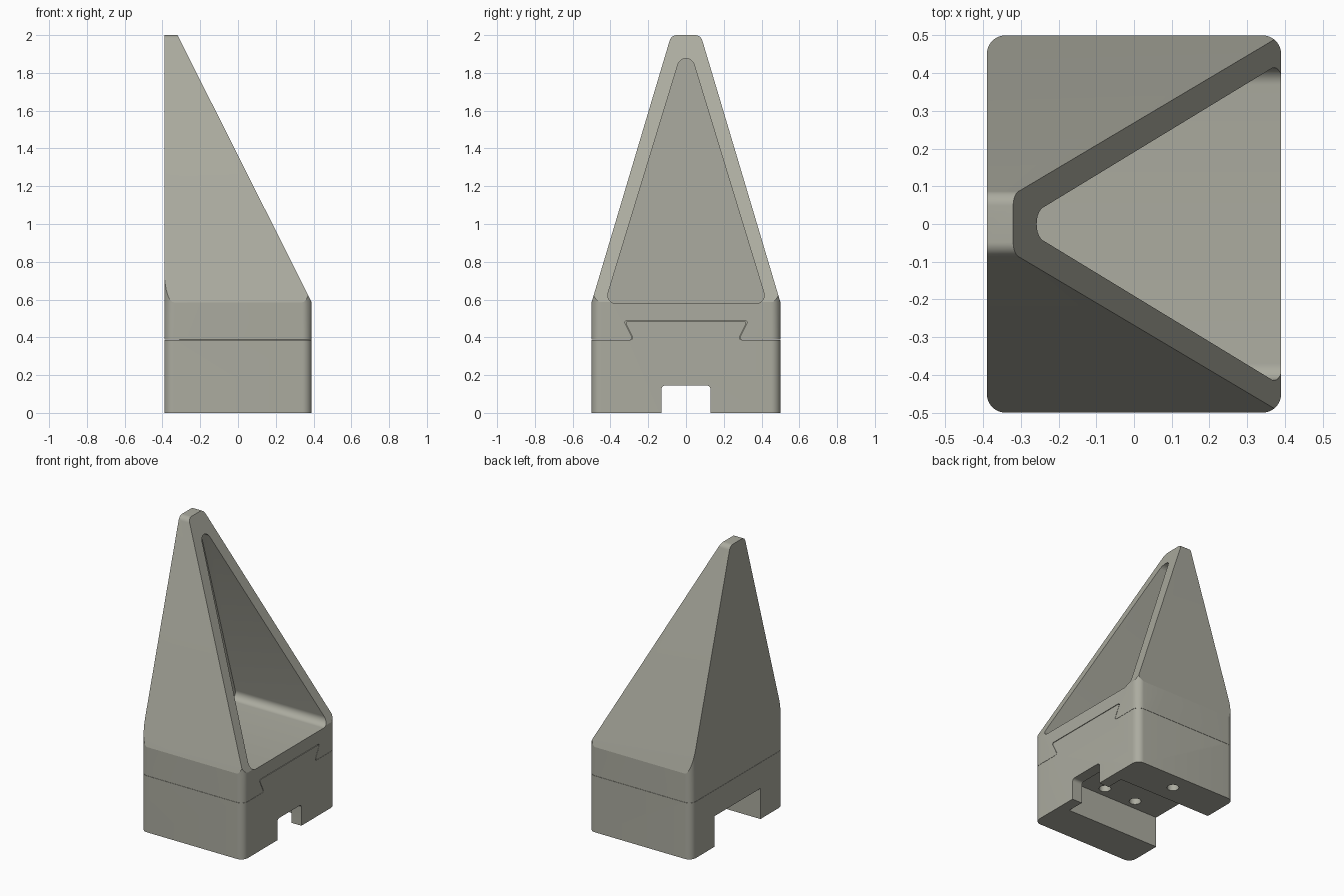
import bpy, bmesh, math
from mathutils import Vector

if "Cube" in bpy.data.objects:
    bpy.data.objects.remove(bpy.data.objects["Cube"])


def rounded(pts):
    """Round the corners of a 2D profile of (a, b, radius)."""
    out = []
    n = len(pts)
    for i, (a, b, r) in enumerate(pts):
        p = Vector((a, b))
        if r == 0:
            out.append(p)
            continue
        u = (Vector(pts[i - 1][:2]) - p).normalized()
        v = (Vector(pts[(i + 1) % n][:2]) - p).normalized()
        half = u.angle(v) / 2
        c = p + (u + v).normalized() * (r / math.sin(half))
        t = r / math.tan(half)
        s, e = p + u * t - c, p + v * t - c
        ang = s.angle_signed(e)
        for k in range(11):
            th = -ang * k / 10
            out.append(c + Vector((s.x * math.cos(th) - s.y * math.sin(th),
                                   s.x * math.sin(th) + s.y * math.cos(th))))
    return out


def prism(name, pts, axis, lo, hi):
    """Extrude a profile along an axis: x -> (y,z), y -> (x,z), z -> (x,y)."""
    place = {'x': lambda p, d: (d, p.x, p.y),
             'y': lambda p, d: (p.x, d, p.y),
             'z': lambda p, d: (p.x, p.y, d)}[axis]
    prof = rounded(pts)
    bm = bmesh.new()
    low = [bm.verts.new(place(p, lo)) for p in prof]
    top = [bm.verts.new(place(p, hi)) for p in prof]
    bm.faces.new(low)
    bm.faces.new(top)
    n = len(prof)
    for i in range(n):
        bm.faces.new((low[i], low[(i + 1) % n], top[(i + 1) % n], top[i]))
    bmesh.ops.recalc_face_normals(bm, faces=bm.faces)
    me = bpy.data.meshes.new(name)
    bm.to_mesh(me)
    bm.free()
    ob = bpy.data.objects.new(name, me)
    bpy.context.collection.objects.link(ob)
    return ob


def cut(ob, tool, op='DIFFERENCE'):
    """Apply a boolean and throw the cutter away."""
    tool.hide_render = True
    m = ob.modifiers.new('cut', 'BOOLEAN')
    m.operation, m.solver, m.object = op, 'EXACT', tool
    bpy.context.view_layer.objects.active = ob
    bpy.ops.object.modifier_apply(modifier=m.name)
    bpy.data.objects.remove(tool)


def rect(a0, a1, b0, b1, r=0):
    return [(a0, b0, r), (a1, b0, r), (a1, b1, r), (a0, b1, r)]


def dovetail(grow):
    z0, z1 = .387 + grow / 4, .485 + grow
    w0, w1 = .275 + grow, .325 + grow
    return [(-.7, -.1, 0), (.7, -.1, 0), (.7, z0, 0), (w0, z0, .012),
            (w1, z1, .01), (-w1, z1, .01), (-w0, z0, .012), (-.7, z0, 0)]


plan = rect(-.39, .39, -.5, .5, .05)

# Tapered upper piece
upper = prism('tapered_top', plan, 'z', .2, 2.0)
cut(upper, prism('side_taper', [(-.5, .1, 0), (.5, .1, 0), (.5, .585, 0), (.078, 2.0, .04),
                                (-.078, 2.0, .04), (-.5, .585, 0)], 'x', -1, 1), 'INTERSECT')
cut(upper, prism('front_slope', [(-.6, .1, 0), (.6, .1, 0), (.6, .1682, 0),
                                 (-.3704, 2.1, 0), (-.6, 2.1, 0)], 'y', -1, 1), 'INTERSECT')
# Triangular hollow in the sloping face
cut(upper, prism('hollow', [(-.43, .578, .045), (.43, .578, .045), (0, 1.985, .045)],
                 'x', -.31, 1))
# Flat seat and dovetail groove, closed at the back
cut(upper, prism('seat_plane', rect(-1, 1, -1, 1), 'z', -.1, .3885))
cut(upper, prism('groove', dovetail(.004), 'x', -.314, 1))

# Base with dovetail tongue
base = prism('slotted_base', plan, 'z', 0, .6)
cut(base, prism('tongue', dovetail(0), 'x', -1, 1), 'INTERSECT')
cut(base, prism('tongue_stop', rect(-1, -.31, -1, 1), 'z', .387, 1))
# Wide pocket open at the back, narrow slot through the front wall
cut(base, prism('pocket', rect(-1, .315, -.25, .25), 'z', -.1, .21))
cut(base, prism('slot', [(-.13, -.1, 0), (.13, -.1, 0), (.13, .145, .02), (-.13, .145, .02)],
                'x', 0, 1))
# Blind holes: four in the pocket ceiling, one in the underside
for x, y, top in ((.085, -.18, .29), (-.16, -.18, .29), (.085, .18, .29),
                  (-.16, .18, .29), (.003, .38, .1)):
    r = .037
    cut(base, prism('hole', rect(x - r, x + r, y - r, y + r, r * .999), 'z', -.1, top))

# Warm grey finish, crisp edges between flat faces
mat = bpy.data.materials.new('warm_grey')
mat.diffuse_color = (.41, .41, .35, 1)
mat.use_nodes = True
mat.node_tree.nodes["Principled BSDF"].inputs["Base Color"].default_value = mat.diffuse_color
for ob in (upper, base):
    ob.data.materials.clear()
    ob.data.materials.append(mat)
    bpy.ops.object.select_all(action='DESELECT')
    ob.select_set(True)
    bpy.context.view_layer.objects.active = ob
    bpy.ops.object.shade_smooth_by_angle(angle=math.radians(13))
